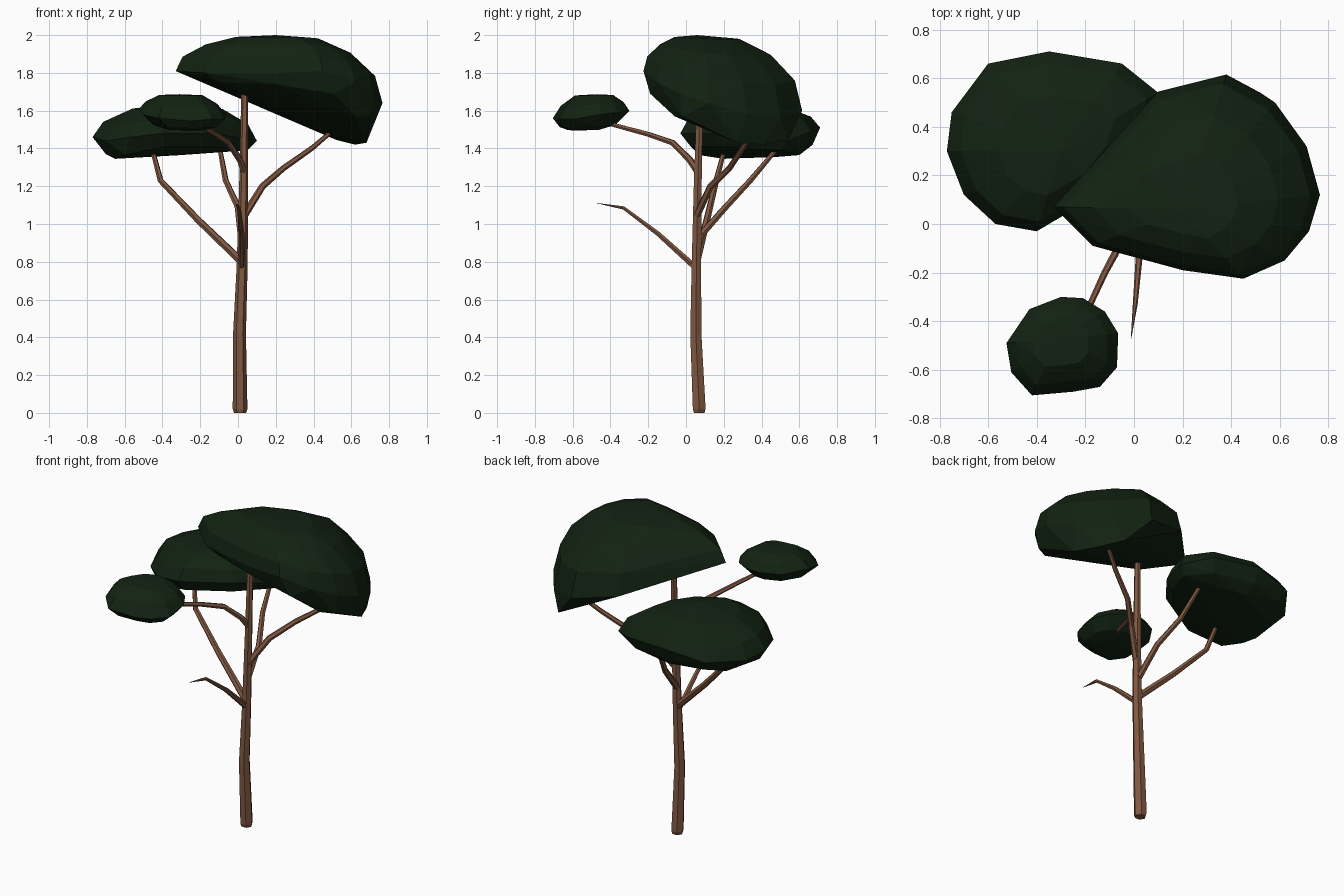
import bpy, bmesh
from mathutils import Vector


def material(name, rgb):
    m = bpy.data.materials.new(name)
    m.diffuse_color = (*rgb, 1)
    return m


BARK = material("bark", (0.22, 0.1, 0.055))
LEAF = material("leaf", (0.006, 0.016, 0.006))


def limb(name, points):
    """Six-sided tapering tube through (x, y, z, radius) points."""
    cu = bpy.data.curves.new(name, 'CURVE')
    cu.dimensions = '3D'
    cu.bevel_depth = 1.0
    cu.bevel_resolution = 1
    cu.use_fill_caps = True
    sp = cu.splines.new('POLY')
    sp.use_smooth = False
    sp.points.add(len(points) - 1)
    for p, (x, y, z, r) in zip(sp.points, points):
        p.co = (x, y, z, 1)
        p.radius = r
    ob = bpy.data.objects.new(name, cu)
    bpy.context.collection.objects.link(ob)
    bpy.ops.object.select_all(action='DESELECT')
    ob.select_set(True)
    bpy.context.view_layer.objects.active = ob
    bpy.ops.object.convert(target='MESH')
    ob = bpy.context.object
    ob.data.materials.clear()
    ob.data.materials.append(BARK)


def canopy(name, rim, layers, extra=()):
    """Faceted clump: the rim plus copies drawn in toward a centre, hulled.
    Each layer is (centre, [(inward fraction, height fraction), ...])."""
    pts = [Vector(p) for p in rim] + [Vector(p) for p in extra]
    for centre, steps in layers:
        cx, cy, cz = centre
        for t, h in steps:
            for x, y, z in rim:
                pts.append(Vector((x + (cx - x) * t, y + (cy - y) * t, z + (cz - z) * h)))
        pts.append(Vector(centre))
    bm = bmesh.new()
    for p in pts:
        bm.verts.new(p)
    bmesh.ops.convex_hull(bm, input=bm.verts[:])
    bmesh.ops.delete(bm, geom=[v for v in bm.verts if not v.link_faces], context='VERTS')
    bmesh.ops.recalc_face_normals(bm, faces=bm.faces[:])
    me = bpy.data.meshes.new(name)
    bm.to_mesh(me)
    bm.free()
    me.materials.append(LEAF)
    bpy.context.collection.objects.link(bpy.data.objects.new(name, me))


# Trunk
limb("trunk", [(0.011, 0.07, 0.0, 0.032), (0.011, 0.07, 0.02, 0.039), (0.008, 0.052, 0.42, 0.034),
               (0.022, 0.055, 0.78, 0.029), (0.03, 0.062, 1.2, 0.024), (0.036, 0.075, 1.72, 0.018)])

# Branches
limb("left_branch", [(0.02, 0.055, 0.8, 0.022), (-0.21, 0.11, 1.02, 0.019),
                     (-0.41, 0.16, 1.23, 0.016), (-0.46, 0.21, 1.42, 0.012)])
limb("back_branch", [(0.02, 0.06, 0.92, 0.02), (0.0, 0.21, 1.09, 0.018),
                     (-0.065, 0.34, 1.23, 0.016), (-0.1, 0.5, 1.42, 0.012)])
limb("right_branch", [(0.03, 0.055, 1.04, 0.02), (0.13, 0.13, 1.2, 0.018),
                      (0.24, 0.23, 1.295, 0.016), (0.39, 0.3, 1.4, 0.014), (0.52, 0.37, 1.51, 0.011)])
limb("front_branch", [(0.03, 0.06, 1.28, 0.019), (0.01, 0.02, 1.34, 0.018), (-0.05, -0.07, 1.43, 0.016),
                      (-0.12, -0.2, 1.475, 0.014), (-0.24, -0.46, 1.545, 0.011)])
limb("bare_twig", [(0.02, 0.05, 0.77, 0.018), (0.02, -0.15, 0.95, 0.014),
                   (0.005, -0.33, 1.085, 0.01), (-0.012, -0.47, 1.11, 0.001)])

# Large tilted canopy, drooping to the back right
canopy("main_canopy",
       [(-.33, .07, 1.81), (.1, .545, 1.66), (.38, .615, 1.6), (.58, .5, 1.56), (.71, .32, 1.58),
        (.765, .12, 1.64), (.72, -.03, 1.69), (.62, -.15, 1.75), (.45, -.225, 1.81),
        (.2, -.19, 1.8), (-.17, -.09, 1.8)],
       [((.2, .06, 2.0), [(.07, .4), (.3, .74), (.6, .95)])],
       [(.52, .54, 1.445), (.62, .41, 1.42), (.68, .27, 1.43), (.7, -.02, 1.57), (.62, -.06, 1.57),
        (.5, -.19, 1.69), (.2, -.17, 1.74), (-.1, -.07, 1.75), (.3, -.06, 1.99), (.03, .2, 1.985)])

# Left canopy
canopy("left_canopy",
       [(-.77, .3, 1.46), (-.75, .46, 1.45), (-.6, .66, 1.47), (-.35, .71, 1.51), (-.05, .66, 1.49),
        (.1, .54, 1.44), (.04, .34, 1.45), (-.13, .13, 1.48), (-.4, -.03, 1.48), (-.57, 0, 1.46),
        (-.7, .12, 1.44)],
       [((-.3, .4, 1.37), [(.13, .65)]),
        ((-.3, .3, 1.64), [(.12, .45), (.45, .84)])],
       [(-.65, .2, 1.345), (-.7, .26, 1.37), (-.6, .07, 1.365), (-.62, .48, 1.355),
        (-.3, .6, 1.365), (.05, .5, 1.39)])

# Small front canopy
canopy("front_canopy",
       [(-.525, -.49, 1.61), (-.505, -.61, 1.58), (-.42, -.705, 1.56), (-.25, -.69, 1.545),
        (-.14, -.67, 1.555), (-.07, -.59, 1.555), (-.065, -.45, 1.58), (-.12, -.36, 1.59),
        (-.21, -.305, 1.6), (-.3, -.3, 1.6), (-.43, -.35, 1.6)],
       [((-.25, -.57, 1.495), [(.27, .72), (.6, .97)]),
        ((-.31, -.47, 1.687), [(.18, .52), (.5, .95)])])
